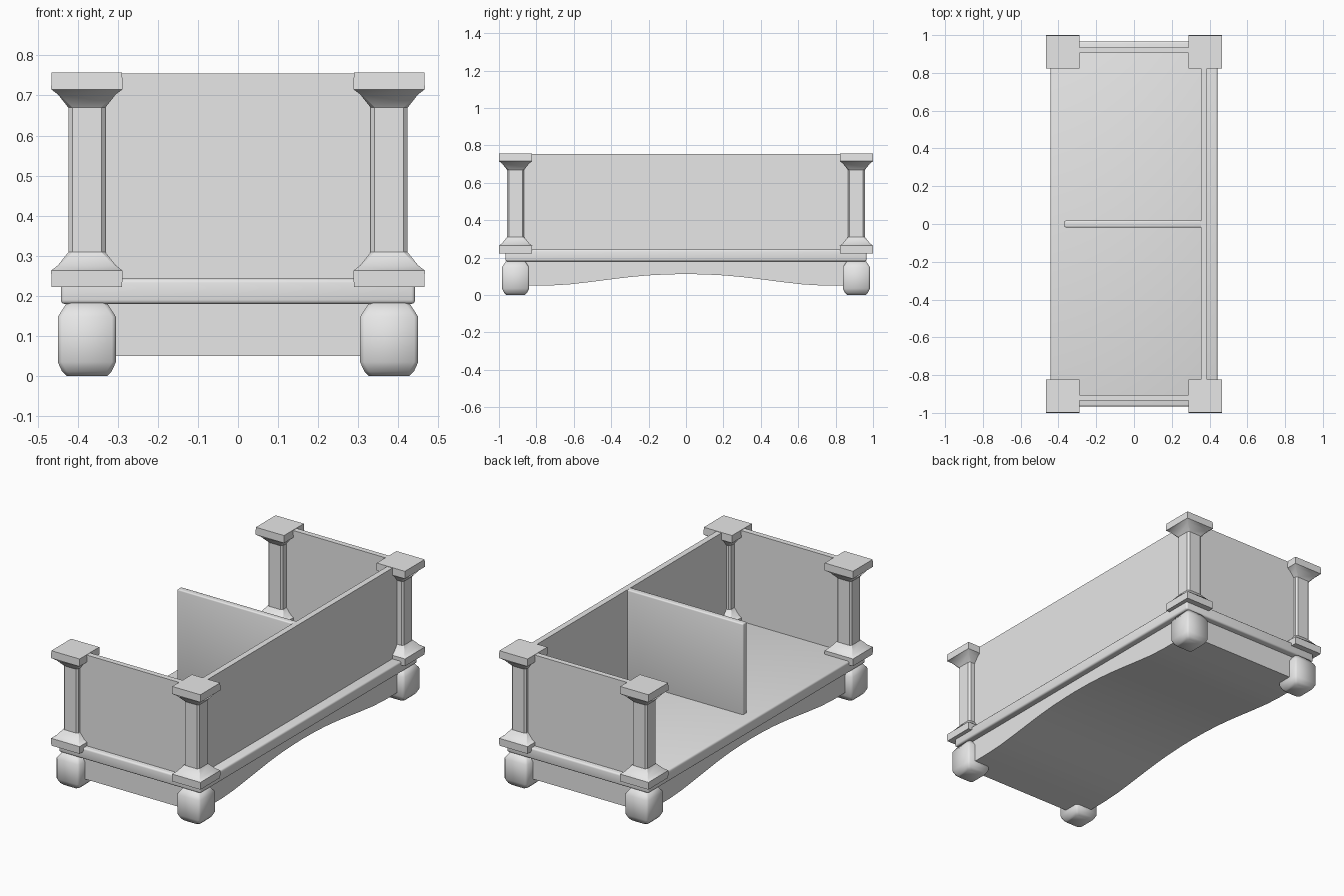
import bpy, bmesh
from math import radians

cube = bpy.data.objects.get("Cube")
if cube:
    bpy.data.objects.remove(cube, do_unlink=True)

GREY = (0.8, 0.8, 0.8, 1.0)
mat = bpy.data.materials.new("plain_grey")
mat.use_nodes = True
mat.diffuse_color = GREY
bsdf = next(n for n in mat.node_tree.nodes if n.type == 'BSDF_PRINCIPLED')
bsdf.inputs["Base Color"].default_value = GREY


def finish(name, bm, smooth=0):
    """Turn a bmesh into a named, coloured object."""
    bmesh.ops.remove_doubles(bm, verts=bm.verts, dist=1e-5)
    bmesh.ops.recalc_face_normals(bm, faces=bm.faces)
    me = bpy.data.meshes.new(name)
    bm.to_mesh(me)
    bm.free()
    me.materials.append(mat)
    if smooth:
        me.shade_smooth()
        me.set_sharp_from_angle(angle=radians(smooth))
    ob = bpy.data.objects.new(name, me)
    bpy.context.scene.collection.objects.link(ob)
    return ob


def box(name, x, y, z, bevel=0):
    """Box from (min, max) ranges, optionally with rounded edges."""
    bm = bmesh.new()
    bmesh.ops.create_cube(bm, size=1)
    for v in bm.verts:
        for i, (lo, hi) in enumerate((x, y, z)):
            v.co[i] = hi if v.co[i] > 0 else lo
    if bevel:
        bmesh.ops.bevel(bm, geom=bm.edges[:], offset=bevel, segments=3,
                        profile=0.5, affect='EDGES')
    return finish(name, bm, 40 if bevel else 0)


def square_loft(name, cx, cy, profile, smooth):
    """Stack of square rings (z, half width, corner chamfer)."""
    bm = bmesh.new()
    rings = []
    for z, h, c in profile:
        k = h - c
        pts = [(h, -k), (h, k), (k, h), (-k, h), (-h, k), (-h, -k), (-k, -h), (k, -h)]
        rings.append([bm.verts.new((cx + px, cy + py, z)) for px, py in pts])
    for a, b in zip(rings, rings[1:]):
        for i in range(8):
            j = (i + 1) % 8
            bm.faces.new((a[i], a[j], b[j], b[i]))
    bm.faces.new(rings[0])
    bm.faces.new(rings[-1])
    return finish(name, bm, smooth)


# Corner posts with flared cap and base, and chunky feet below
POST_X, POST_Y, MID_Z = 0.377, 0.911, 0.4895
upper = [(0.18, 0.046, 0.01), (0.213, 0.072, 0.004),
         (0.226, 0.089, 0), (0.2675, 0.088, 0)]
post = [(MID_Z - z, h, c) for z, h, c in reversed(upper)]
post += [(MID_Z + z, h, c) for z, h, c in upper]
foot = [(0, 0.05, 0.012), (0.012, 0.062, 0.012), (0.035, 0.0725, 0.01),
        (0.148, 0.0725, 0.01), (0.183, 0.05, 0.01)]
for sx, side in ((1, "left"), (-1, "right")):
    for sy, end in ((-1, "front"), (1, "back")):
        square_loft(f"{end}_{side}_post", sx * POST_X, sy * POST_Y, post, 30)
        square_loft(f"{end}_{side}_foot", sx * POST_X, sy * POST_Y, foot, 50)

# Shelf board
box("shelf", (-0.442, 0.442), (-0.966, 0.966), (0.18, 0.243), 0.01)

# Upright panels: long side, two ends, and the middle divider
TOP = 0.755
box("long_panel", (0.354, 0.387), (-0.91, 0.91), (0.235, TOP))
for s, end in ((-1, "front"), (1, "back")):
    box(f"{end}_panel", (-0.38, 0.38), sorted((s * 0.904, s * 0.935)), (0.235, TOP))
box("divider", (-0.368, 0.36), (-0.018, 0.018), (0.235, TOP), 0.007)

# Solid arched apron under the shelf
half = [(0.93, 0.05), (0.72, 0.051), (0.62, 0.057), (0.5, 0.071), (0.4, 0.084),
        (0.3, 0.096), (0.2, 0.105), (0.1, 0.11)]
arch = half + [(0, 0.112)] + [(-y, z) for y, z in reversed(half)]
bm = bmesh.new()
rows = [[[bm.verts.new((x, y, zz)) for zz in (z, 0.185)] for y, z in arch]
        for x in (-0.405, 0.405)]
a, b = rows
for i in range(len(arch) - 1):
    for r in rows:
        bm.faces.new((r[i][0], r[i + 1][0], r[i + 1][1], r[i][1]))
    for k in (0, 1):
        bm.faces.new((a[i][k], a[i + 1][k], b[i + 1][k], b[i][k]))
for i in (0, -1):
    bm.faces.new((a[i][0], a[i][1], b[i][1], b[i][0]))
finish("apron", bm, 30)
